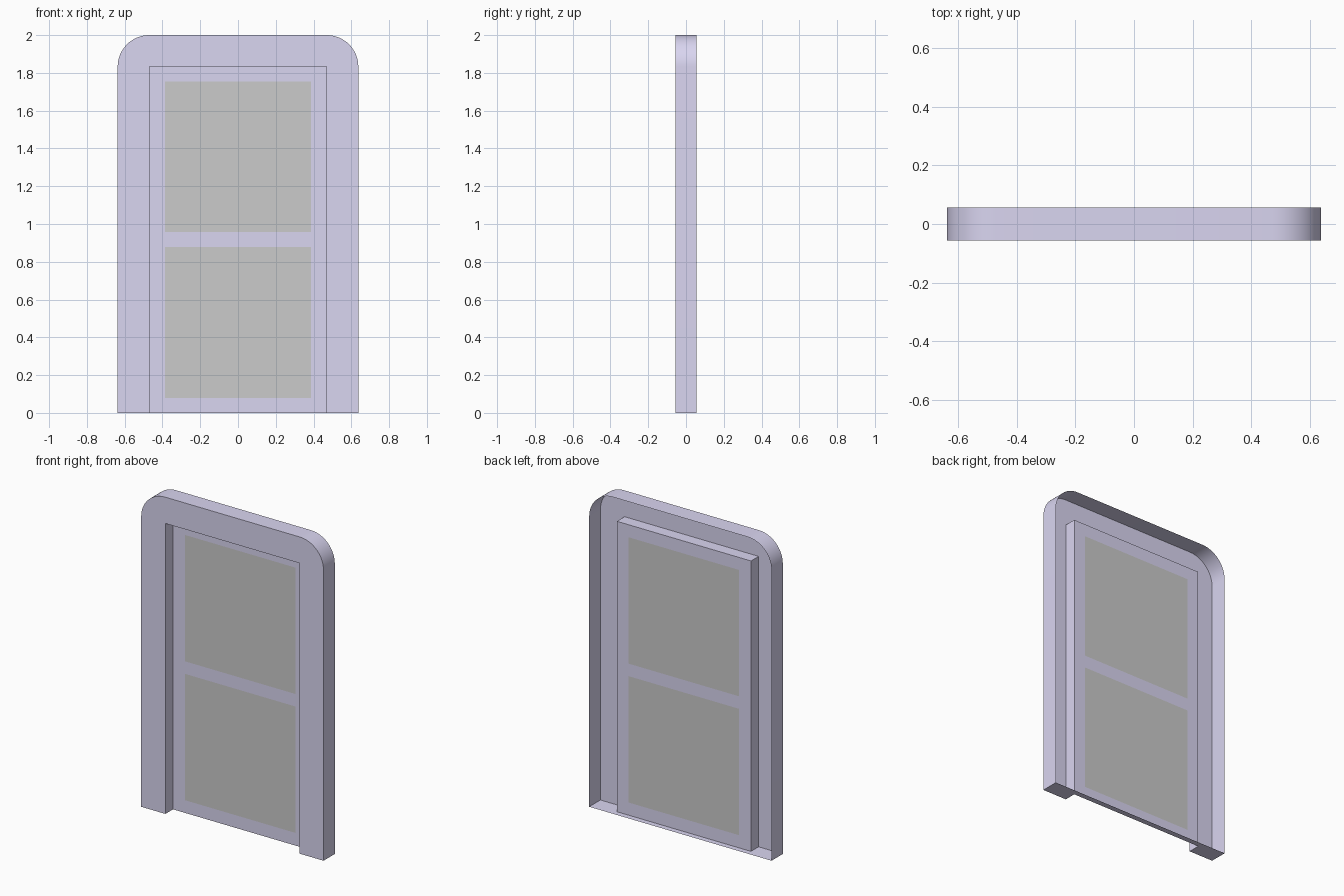
import bpy, bmesh, math

if "Cube" in bpy.data.objects:
    bpy.data.objects.remove(bpy.data.objects["Cube"])

W, H, R = 0.637, 2.0, 0.167          # outer half width, height, corner radius
OW, OH = 0.468, 1.834                # half width and height of the opening
FRONT, PANEL, BACK = -0.056, 0.02, 0.056
PANES = [(0.08, 0.878), (0.957, 1.755)]
PANE_W = 0.386

lilac = bpy.data.materials.new("lilac_paint")
lilac.diffuse_color = (0.70, 0.67, 0.88, 1)
lilac.use_nodes = True
lilac.node_tree.nodes["Principled BSDF"].inputs["Base Color"].default_value = lilac.diffuse_color


def strip(bm, path, y0, y1):
    """Ribbon that runs along an (x, z) path between two depths."""
    for (ax, az), (bx, bz) in zip(path, path[1:]):
        bm.faces.new([bm.verts.new(p) for p in
                      ((ax, y0, az), (ax, y1, az), (bx, y1, bz), (bx, y0, bz))])


def flat(bm, points, y):
    """Front-facing polygon from an (x, z) outline."""
    bm.faces.new([bm.verts.new((x, y, z)) for x, z in points])


def rect(bm, x0, x1, z0, z1):
    flat(bm, [(x0, z0), (x1, z0), (x1, z1), (x0, z1)], PANEL)


def finish(name, bm, material=None):
    bmesh.ops.remove_doubles(bm, verts=bm.verts, dist=1e-5)
    mesh = bpy.data.meshes.new(name)
    bm.to_mesh(mesh)
    bm.free()
    obj = bpy.data.objects.new(name, mesh)
    bpy.context.collection.objects.link(obj)
    if material:
        mesh.materials.append(material)
    return obj


# Outer outline with rounded top corners, and the rectangular opening
N = 16
outer = [(W, 0)]
for cx, start in ((W - R, 0), (R - W, 90)):
    for i in range(N + 1):
        a = math.radians(start + 90 * i / N)
        outer.append((cx + R * math.cos(a), H - R + R * math.sin(a)))
outer.append((-W, 0))
inner = [(-OW, 0), (-OW, OH), (OW, OH), (OW, 0)]

# Frame: thin shell, open at the back, with a notched floor and recess walls
bm = bmesh.new()
flat(bm, outer + inner, FRONT)
strip(bm, outer, FRONT, BACK)
strip(bm, inner, FRONT, PANEL)
strip(bm, [(-W, 0), (-OW, 0)], FRONT, BACK)
strip(bm, [(OW, 0), (W, 0)], FRONT, BACK)
strip(bm, [(-OW, 0), (OW, 0)], PANEL, BACK)
frame = finish("door_frame", bm, lilac)
bpy.context.view_layer.objects.active = frame
frame.select_set(True)
bpy.ops.object.shade_smooth_by_angle(angle=math.radians(30))

# Sash: grid of flat faces around the two panes
bm = bmesh.new()
glass = bmesh.new()
xs = [-OW, -PANE_W, PANE_W, OW]
zs = [0, *PANES[0], *PANES[1], OH]
for i in range(3):
    for j in range(5):
        target = glass if i == 1 and j in (1, 3) else bm
        rect(target, xs[i], xs[i + 1], zs[j], zs[j + 1])
finish("door_sash", bm, lilac)

# Grey panes, flush with the sash
finish("glass_panes", glass)
